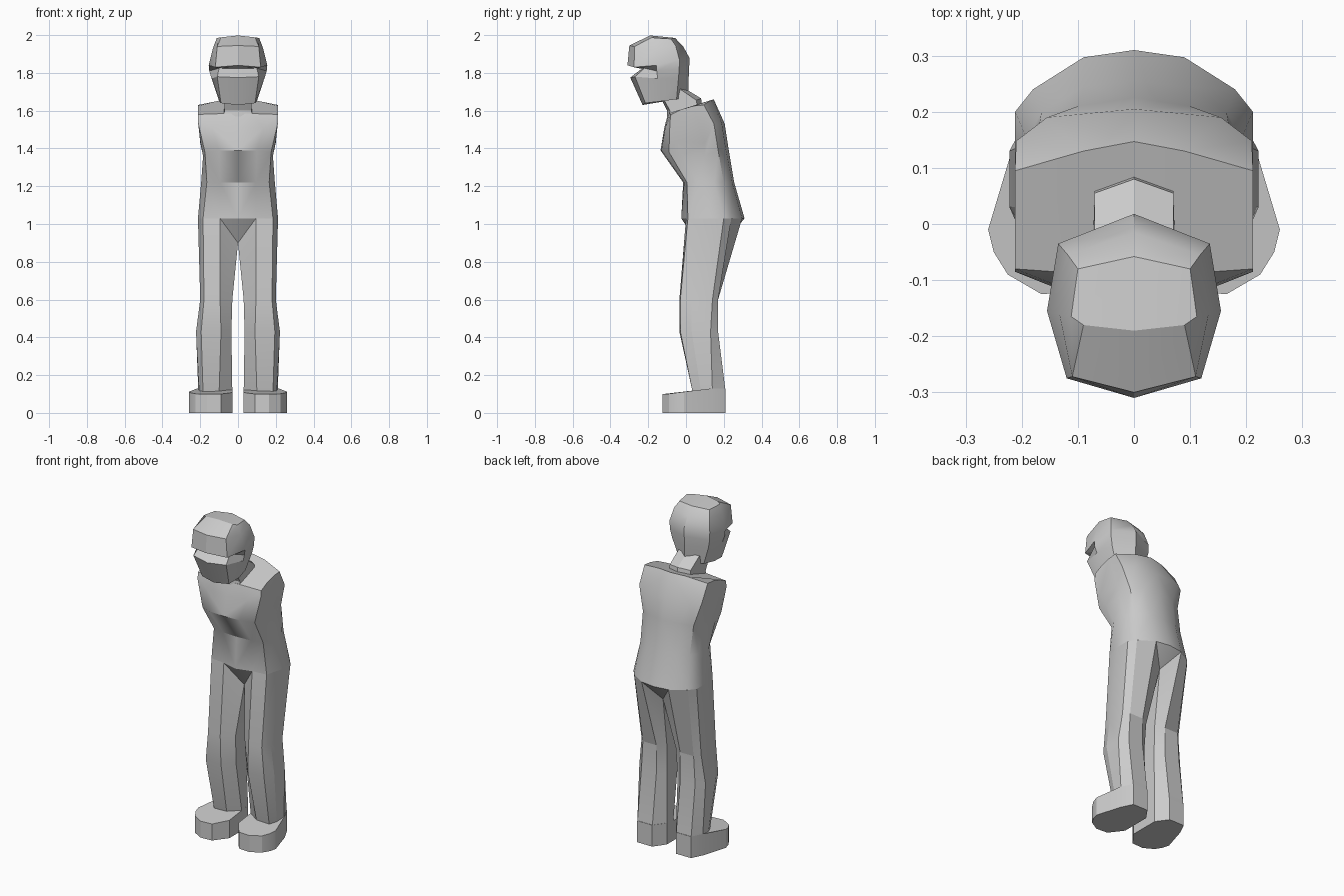
import bpy, bmesh, math

grey = bpy.data.materials.new("light_grey")
grey.diffuse_color = (0.6, 0.6, 0.6, 1)


def loft(name, rings, closed=False, caps=(), angle=28):
    """Skin equal-length rings, add extra cap faces (ring, point), mirror across x."""
    bm = bmesh.new()
    vs = [[bm.verts.new(p) for p in r] for r in rings]
    n = len(rings[0])
    for a, b in zip(vs, vs[1:]):
        for i in range(n if closed else n - 1):
            j = (i + 1) % n
            bm.faces.new((a[i], a[j], b[j], b[i]))
    for ring, idx in caps:
        bm.faces.new([vs[ring][i] for i in idx])
    bmesh.ops.recalc_face_normals(bm, faces=bm.faces)
    # outward orientation check from the face furthest out in x
    f = max(bm.faces, key=lambda f: f.calc_center_median().x)
    if f.normal.x < 0:
        bmesh.ops.reverse_faces(bm, faces=bm.faces)
    me = bpy.data.meshes.new(name)
    bm.to_mesh(me)
    bm.free()
    me.materials.append(grey)
    ob = bpy.data.objects.new(name, me)
    bpy.context.collection.objects.link(ob)
    m = ob.modifiers.new("mirror", 'MIRROR')
    m.use_clip = True
    m.merge_threshold = 0.0005
    bpy.ops.object.select_all(action='DESELECT')
    ob.select_set(True)
    bpy.context.view_layer.objects.active = ob
    bpy.ops.object.modifier_apply(modifier=m.name)
    bpy.ops.object.shade_smooth_by_angle(angle=math.radians(angle))
    return ob


def flat(z, pts):
    return [(x, y, z) for x, y in pts]


# torso: half rings from front centre round to back centre
torso = [
    flat(1.03, [(0, -.025), (.095, 0), (.185, .01), (.212, .11),
                (.212, .2), (.18, .24), (.09, .297), (0, .31)]),
    flat(1.22, [(0, -.015), (.095, -.01), (.165, .005), (.195, .06),
                (.19, .15), (.165, .2), (.09, .245), (0, .255)]),
    [(0, -.135, 1.39), (.1, -.13, 1.39), (.175, -.09, 1.38), (.185, -.02, 1.36),
     (.185, .1, 1.36), (.17, .17, 1.39), (.1, .21, 1.4), (0, .225, 1.4)],
    [(0, -.115, 1.51), (.135, -.11, 1.51), (.212, -.085, 1.54), (.2, -.05, 1.44),
     (.2, .1, 1.43), (.21, .148, 1.53), (.155, .19, 1.53), (0, .205, 1.53)],
    [(0, -.095, 1.585), (.07, -.09, 1.585), (.212, -.08, 1.58), (.212, -.03, 1.605),
     (.212, .04, 1.625), (.212, .095, 1.63), (.09, .13, 1.655), (0, .147, 1.66)],
]
loft("torso", torso, caps=[(4, (0, 1, 6, 7)), (4, (1, 2, 3, 4, 5, 6))], angle=35)

# crotch wedge between the legs
front, back = torso[0][:2], torso[0][6:]
low_f, low_b = (0, .06, .9), (0, .22, .92)
loft("crotch", [[front[0], front[1], back[0], back[1]],
                [low_f, low_f, low_b, low_b]])

# legs: closed rings, top ring follows the torso hem
legs = [
    torso[0][1:7] + [low_b, low_f],
    flat(.6, [(.095, -.035), (.18, -.03), (.2, .03), (.2, .14),
              (.17, .17), (.08, .17), (.03, .14), (.03, .02)]),
    flat(.43, [(.09, -.035), (.195, -.03), (.222, .03), (.222, .13),
               (.18, .17), (.08, .17), (.035, .13), (.035, .03)]),
    flat(.11, [(.1, .035), (.185, .035), (.205, .08), (.21, .14),
               (.18, .21), (.08, .21), (.03, .14), (.03, .08)]),
]
loft("legs", legs, closed=True, angle=20)

# feet: prism with a top that rises towards the ankle
sole = [(.03, -.04), (.09, -.12), (.165, -.125), (.225, -.09), (.25, -.05),
        (.26, -.01), (.215, .14), (.18, .21), (.08, .21), (.03, .14)]
top = [(x, y, min(.13, max(.1, .113 + .13 * y))) for x, y in sole]
ids = tuple(range(len(sole)))
loft("feet", [flat(0, sole), top], closed=True, caps=[(0, ids), (1, ids)], angle=20)

# neck: leaning column into the head
loft("neck", [
    [(0, -.1, 1.57), (.075, -.09, 1.57), (.07, .06, 1.62), (0, .085, 1.63)],
    [(0, -.1, 1.6), (.072, -.085, 1.6), (.07, .055, 1.655), (0, .08, 1.665)],
    [(0, -.15, 1.7), (.07, -.14, 1.7), (.07, -.04, 1.72), (0, -.01, 1.72)],
], angle=20)

# head: half rings from chin to crown, with a notch below the brow
head = [
    [(0, -.23, 1.63), (.09, -.215, 1.64), (.1, -.13, 1.65), (.085, -.05, 1.66), (0, .012, 1.67)],
    [(0, -.295, 1.775), (.11, -.27, 1.78), (.14, -.15, 1.77), (.122, -.04, 1.77), (0, .014, 1.77)],
    [(0, -.235, 1.822), (.1, -.22, 1.825), (.152, -.155, 1.81), (.133, -.036, 1.82), (0, .017, 1.83)],
    [(0, -.31, 1.84), (.12, -.275, 1.83), (.155, -.155, 1.84), (.135, -.035, 1.87), (0, .018, 1.88)],
    [(0, -.3, 1.945), (.11, -.272, 1.94), (.133, -.16, 1.93), (.118, -.055, 1.945), (0, -.015, 1.94)],
    [(0, -.19, 1.998), (.09, -.18, 1.988), (.112, -.165, 1.985), (.1, -.08, 1.98), (0, -.058, 1.985)],
]
loft("head", head, caps=[(0, (0, 1, 2, 3, 4)), (5, (0, 1, 2, 3, 4))], angle=25)
